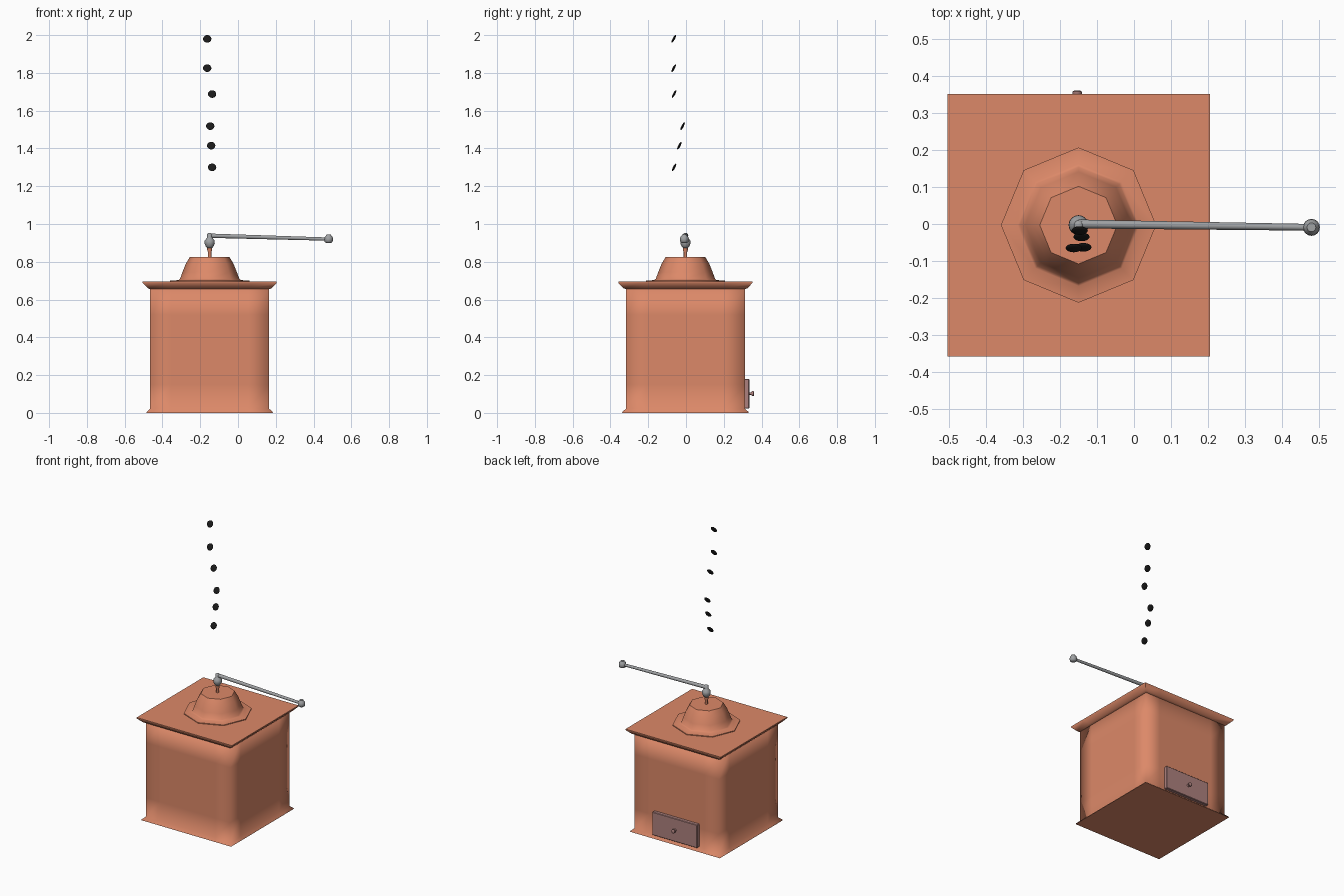
import bpy, bmesh, math
from mathutils import Vector, Matrix

if "Cube" in bpy.data.objects:
    bpy.data.objects.remove(bpy.data.objects["Cube"])

CX, CY = -0.15, -0.003


def material(name, rgb):
    m = bpy.data.materials.new(name)
    m.diffuse_color = (*rgb, 1)
    m.use_nodes = True
    m.node_tree.nodes["Principled BSDF"].inputs["Base Color"].default_value = m.diffuse_color
    return m


copper = material("copper", (0.72, 0.25, 0.14))
pink = material("drawer_pink", (0.42, 0.22, 0.21))
steel = material("steel", (0.35, 0.36, 0.37))
black = material("roasted", (0.01, 0.01, 0.01))


def finish(name, bm, mat, angle=None):
    bmesh.ops.recalc_face_normals(bm, faces=bm.faces[:])
    me = bpy.data.meshes.new(name)
    bm.to_mesh(me)
    bm.free()
    ob = bpy.data.objects.new(name, me)
    bpy.context.collection.objects.link(ob)
    me.materials.append(mat)
    if angle is not None:
        bpy.ops.object.select_all(action='DESELECT')
        ob.select_set(True)
        bpy.context.view_layer.objects.active = ob
        bpy.ops.object.shade_smooth_by_angle(angle=math.radians(angle))
    return ob


def loft(name, rings, mat, angle, matrix=Matrix()):
    """Bridge successive rings of points and cap both ends."""
    bm = bmesh.new()
    loops = [[bm.verts.new(matrix @ Vector(p)) for p in r] for r in rings]
    n = len(loops[0])
    for a, b in zip(loops, loops[1:]):
        for i in range(n):
            j = (i + 1) % n
            bm.faces.new((a[i], a[j], b[j], b[i]))
    bm.faces.new(loops[0][::-1])
    bm.faces.new(loops[-1])
    return finish(name, bm, mat, angle)


def lathe(name, profile, sides, mat, angle, matrix):
    step = 2 * math.pi / sides
    rings = [[(r * math.cos(i * step), r * math.sin(i * step), z) for i in range(sides)]
             for r, z in profile]
    return loft(name, rings, mat, angle, matrix)


def square_ring(h, z):
    """Square outline with support points near every corner."""
    pts = []
    for k in range(4):
        rot = Matrix.Rotation(k * math.pi / 2, 3, 'Z')
        pts += [rot @ Vector((h, t * h, z)) for t in (-1, -0.65, 0.65)]
    return pts


centre = Matrix.Translation((CX, CY, 0))

# Square body with flared foot
loft("body", [square_ring(h, z) for h, z in
              ((0.335, 0), (0.333, 0.006), (0.315, 0.022), (0.315, 0.15),
               (0.315, 0.52), (0.315, 0.66))], copper, 100, centre)

# Overhanging lid
loft("lid", [square_ring(h, z) for h, z in
             ((0.315, 0.655), (0.328, 0.66), (0.355, 0.688), (0.355, 0.695))],
     copper, 60, centre)

# Octagonal collar and hopper
lathe("hopper", ((0.21, 0.69), (0.21, 0.70), (0.165, 0.703), (0.157, 0.71),
                 (0.144, 0.745), (0.126, 0.79), (0.105, 0.825)),
      8, copper, 60, centre)

# Crank spindle and joint
lathe("spindle", ((0.009, 0.81), (0.009, 0.85), (0.013, 0.862), (0.013, 0.885)),
      12, copper, 40, centre)
lathe("crank_joint", ((0.012, 0.872), (0.021, 0.882), (0.027, 0.898), (0.026, 0.912),
                      (0.017, 0.924), (0.013, 0.93), (0.013, 0.947), (0.007, 0.952)),
      16, steel, 60, centre)

# Crank arm
start, end = Vector((CX, 0, 0.938)), Vector((0.48, -0.009, 0.92))
direction = end - start
lathe("crank_arm", ((0.012, 0), (0.009, direction.length)), 10, steel, 40,
      Matrix.Translation(start) @ direction.to_track_quat('Z', 'Y').to_matrix().to_4x4())

# Crank knob
lathe("crank_knob", ((0.012, 0.899), (0.021, 0.905), (0.023, 0.918), (0.021, 0.932),
                     (0.014, 0.938), (0.012, 0.945)), 16, steel, 60,
      Matrix.Translation((0.48, -0.009, 0)))

# Drawer front on the back side
bm = bmesh.new()
bmesh.ops.create_cube(bm, size=1, matrix=Matrix.Translation((CX, 0.3175, 0.102))
                      @ Matrix.Diagonal((0.335, 0.035, 0.156, 1)))
bmesh.ops.bevel(bm, geom=bm.edges[:], offset=0.003, segments=1, affect='EDGES')
finish("drawer_front", bm, pink)

# Drawer knob, turned along +y
lathe("drawer_knob", ((0.012, 0.332), (0.006, 0.338), (0.006, 0.344),
                      (0.013, 0.35), (0.013, 0.358), (0.008, 0.361)), 12, pink, 50,
      Matrix.Translation((CX - 0.004, 0, 0.102)) @ Matrix.Rotation(-math.pi / 2, 4, 'X'))

# Falling beans: flattened, tilted ellipsoids
beans = ((-0.163, -0.065, 1.98), (-0.163, -0.065, 1.825), (-0.137, -0.063, 1.688),
         (-0.147, -0.018, 1.518), (-0.142, -0.035, 1.415), (-0.137, -0.063, 1.30))
for i, p in enumerate(beans):
    bm = bmesh.new()
    bmesh.ops.create_uvsphere(bm, u_segments=16, v_segments=10, radius=1,
                              matrix=Matrix.Translation(p) @ Matrix.Rotation(-0.48, 4, 'X')
                              @ Matrix.Diagonal((0.022, 0.006, 0.0225, 1)))
    finish(f"bean_{i + 1}", bm, black, 60)
